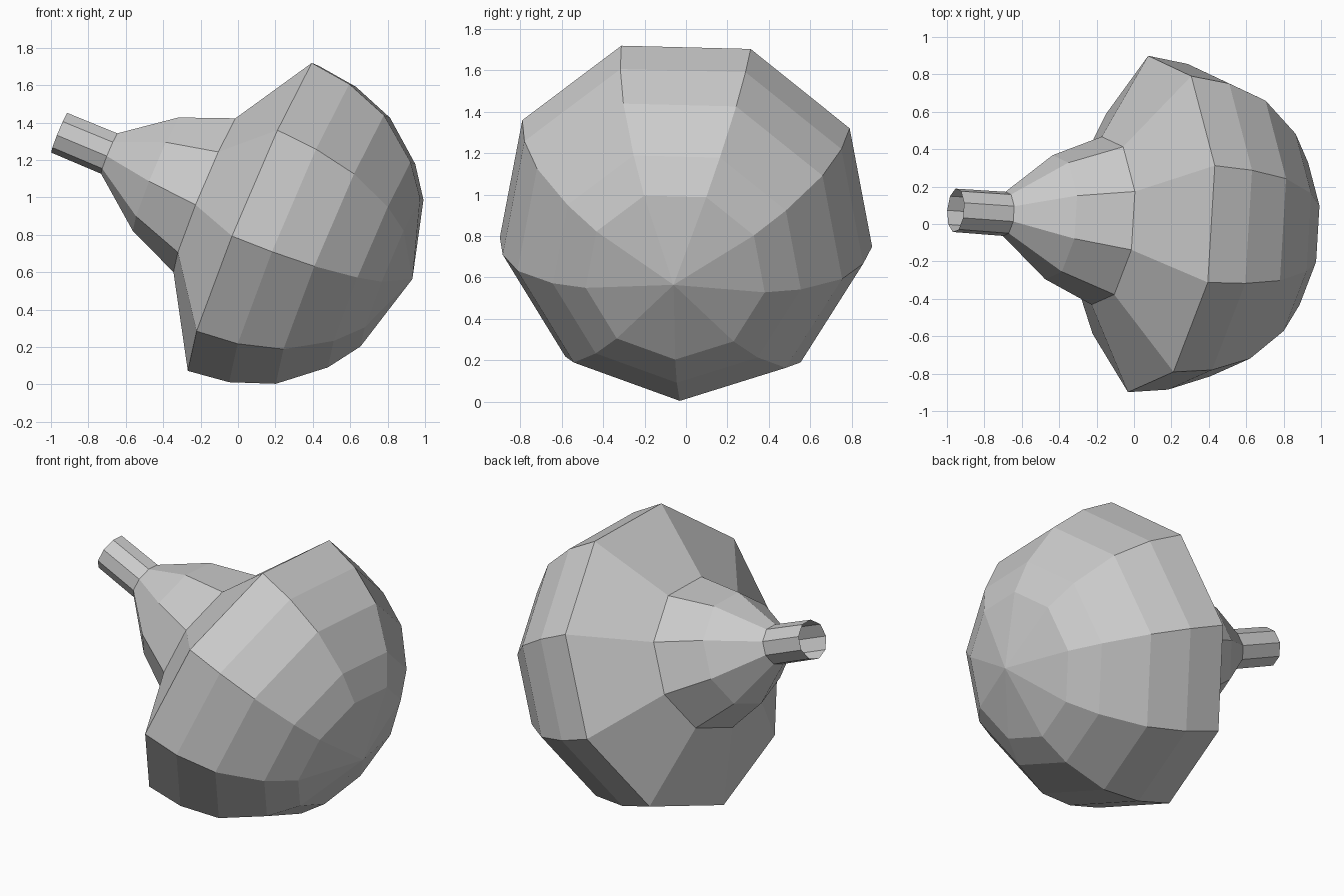
import bpy, bmesh, math
from mathutils import Vector

if "Cube" in bpy.data.objects:
    bpy.data.objects.remove(bpy.data.objects["Cube"])

SIDES = 9
center = Vector((0.083, 0.0, 0.917))            # middle of the widest ring
up = Vector((0.384, 0.0, 0.923)).normalized()   # across the body
axis = Vector((0.92, -0.065, -0.385))           # neck to dome tip
axis = (axis - up * axis.dot(up)).normalized()

# Profile: (distance along the axis, radius), open neck to closed dome tip
profile = [(-1.125, 0.118), (-0.835, 0.12), (-0.56, 0.337), (-0.274, 0.457),
           (0.0, 0.915), (0.228, 0.886), (0.462, 0.798), (0.686, 0.61),
           (0.804, 0.44), (0.922, 0.0)]

# Flask body: nine-sided turned shell with one corner pointing down
bm = bmesh.new()
verts = [bm.verts.new(center + axis * t - up * r) for t, r in profile]
edges = [bm.edges.new(pair) for pair in zip(verts, verts[1:])]
bmesh.ops.spin(bm, geom=verts + edges, cent=center, axis=axis,
               angle=math.tau, steps=SIDES, use_duplicate=False)
bmesh.ops.remove_doubles(bm, verts=bm.verts, dist=0.001)
bmesh.ops.recalc_face_normals(bm, faces=bm.faces)
# Open shell: make sure the dome side faces outward
tip = max(bm.faces, key=lambda f: (f.calc_center_median() - center).dot(axis))
if tip.normal.dot(axis) < 0:
    bmesh.ops.reverse_faces(bm, faces=bm.faces)

mesh = bpy.data.meshes.new("flask_body")
bm.to_mesh(mesh)
bm.free()
body = bpy.data.objects.new("flask_body", mesh)
bpy.context.collection.objects.link(body)
